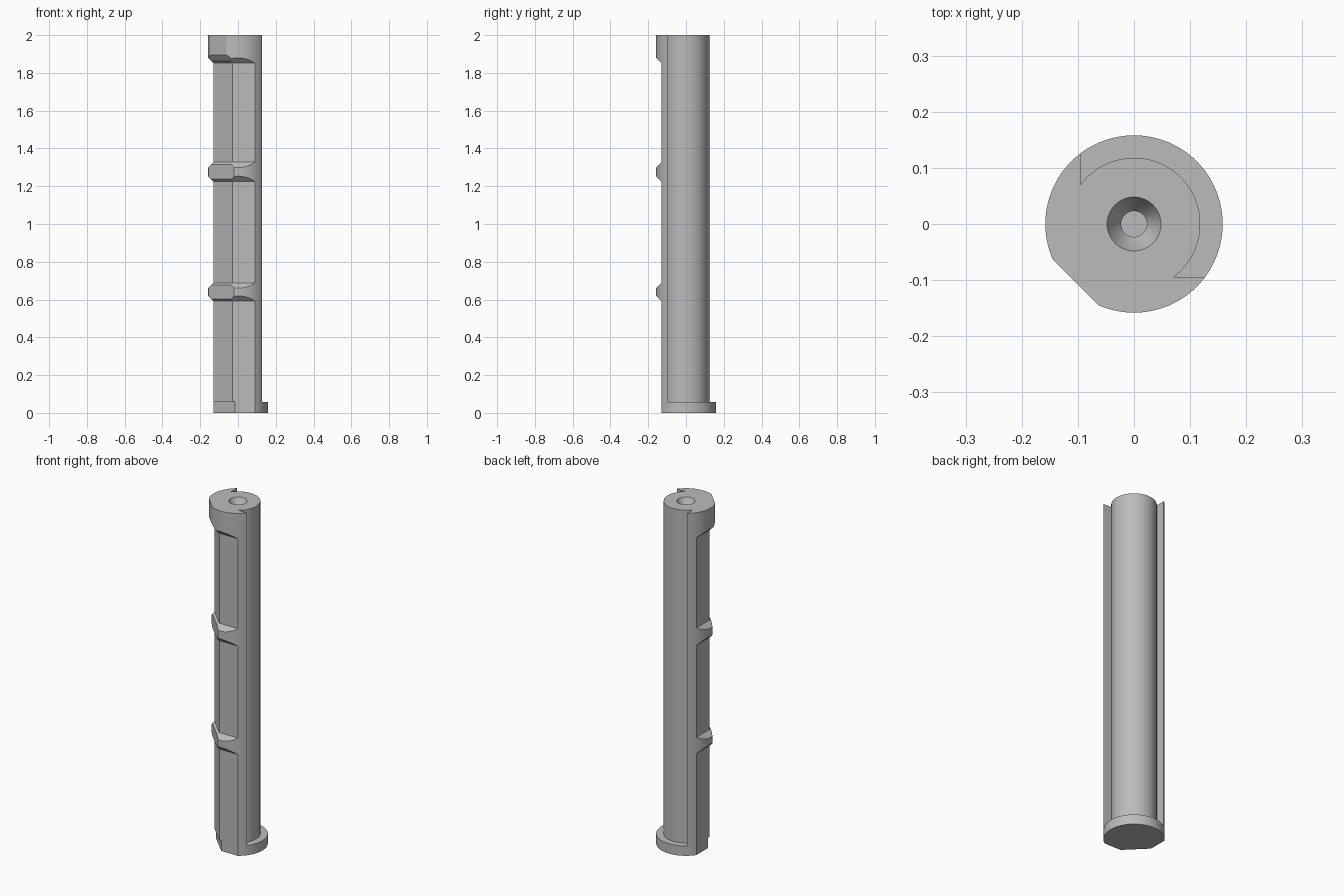
import bpy, bmesh, math
from mathutils import Vector

cube = bpy.data.objects.get("Cube")
if cube:
    bpy.data.objects.remove(cube, do_unlink=True)

R, CORE, FLAT = 0.158, 0.118, 0.13      # outer, core radius, side flat distance
WALL, FLANGE, TOP = 0.095, 0.057, 2.0

steel = bpy.data.materials.new("plain grey")
steel.use_nodes = True
grey = (0.5, 0.5, 0.5, 1)
steel.diffuse_color = grey
steel.node_tree.nodes["Principled BSDF"].inputs["Base Color"].default_value = grey


def make_object(name, bm):
    bmesh.ops.recalc_face_normals(bm, faces=bm.faces)
    mesh = bpy.data.meshes.new(name)
    bm.to_mesh(mesh)
    bm.free()
    mesh.materials.append(steel)
    obj = bpy.data.objects.new(name, mesh)
    bpy.context.collection.objects.link(obj)
    return obj


def prism(name, loop, sweep):
    """Solid swept from a planar loop of points along a vector."""
    bm = bmesh.new()
    face = bm.faces.new([bm.verts.new(p) for p in loop])
    swept = bmesh.ops.extrude_face_region(bm, geom=[face])["geom"]
    verts = [g for g in swept if isinstance(g, bmesh.types.BMVert)]
    bmesh.ops.translate(bm, verts=verts, vec=sweep)
    return make_object(name, bm)


def lathe(name, profile, steps):
    """Closed solid of revolution; profile runs bottom to top as (r, z)."""
    bm = bmesh.new()
    angles = [math.tau * i / steps for i in range(steps)]
    rings = [[bm.verts.new((r * math.cos(a), r * math.sin(a), z)) for a in angles]
             for r, z in profile]
    for low, high in zip(rings, rings[1:]):
        for i in range(steps):
            j = (i + 1) % steps
            bm.faces.new((low[i], low[j], high[j], high[i]))
    bm.faces.new(rings[0])
    bm.faces.new(rings[-1])
    return make_object(name, bm)


def cut_side(angle, profile):
    """Cut along a side facing the angle; profile is (distance, z)."""
    out = Vector((math.cos(angle), math.sin(angle), 0))
    along = Vector((-out.y, out.x, 0))
    loop = [out * d + Vector((0, 0, z)) - along * 0.4 for d, z in profile]
    cutters.append(prism("side_cutter", loop, along * 0.8))


def groove(distance, low, high):
    """Groove profile with sloping ends that widens outwards."""
    return [(distance, low), (distance, high),
            (distance + 0.1, high + 0.1), (distance + 0.1, low - 0.1)]


shaft = lathe("shaft", [(R, 0), (R, TOP)], 128)
cutters = []

# Half round core: remove the ring above the base flange
start = -math.asin(WALL / CORE)
end = math.pi / 2 - start
arc = [start + (end - start) * i / 64 for i in range(65)]
loop = [(CORE * math.cos(a), CORE * math.sin(a), FLANGE) for a in arc]
loop += [(-WALL, 0.3, FLANGE), (0.3, 0.3, FLANGE), (0.3, -WALL, FLANGE)]
cutters.append(prism("core_cutter", loop, (0, 0, TOP)))

# Flats between the raised bands on the front, right and diagonal sides
diagonal = math.radians(225)
spans = [(-0.2, 0.592), (0.688, 1.225), (1.327, 1.852)]
for low, high in spans:
    for side in (math.pi, math.radians(270)):
        cut_side(side, groove(FLAT, low, high))
    cut_side(diagonal, groove(0.113, low, high))

# Diagonal flats: bands, cap and foot
cut_side(diagonal, [(0.125, -0.1), (0.125, 1.865), (0.225, 2.0), (0.225, -0.1)])
cut_side(diagonal, [(0.147, 1.7), (0.147, 2.1), (0.3, 2.1), (0.3, 1.7)])
cut_side(diagonal, [(0.104, -0.1), (0.104, 0.06), (0.3, 0.06), (0.3, -0.1)])

# Centre hole with countersink
cutters.append(lathe("hole_cutter", [(0.023, 1.88), (0.023, 1.955), (0.034, 1.97),
                                     (0.048, TOP), (0.048, 2.1)], 48))

# Apply all cuts, then drop the cutters
for cutter in cutters:
    mod = shaft.modifiers.new("cut", 'BOOLEAN')
    mod.operation, mod.solver, mod.object = 'DIFFERENCE', 'EXACT', cutter
graph = bpy.context.evaluated_depsgraph_get()
shaft.data = bpy.data.meshes.new_from_object(shaft.evaluated_get(graph))
shaft.modifiers.clear()
for cutter in cutters:
    bpy.data.objects.remove(cutter, do_unlink=True)
shaft.data.materials.clear()
shaft.data.materials.append(steel)
for poly in shaft.data.polygons:
    poly.material_index = 0

bpy.ops.object.select_all(action='DESELECT')
shaft.select_set(True)
bpy.context.view_layer.objects.active = shaft
bpy.ops.object.shade_smooth_by_angle(angle=math.radians(20))
